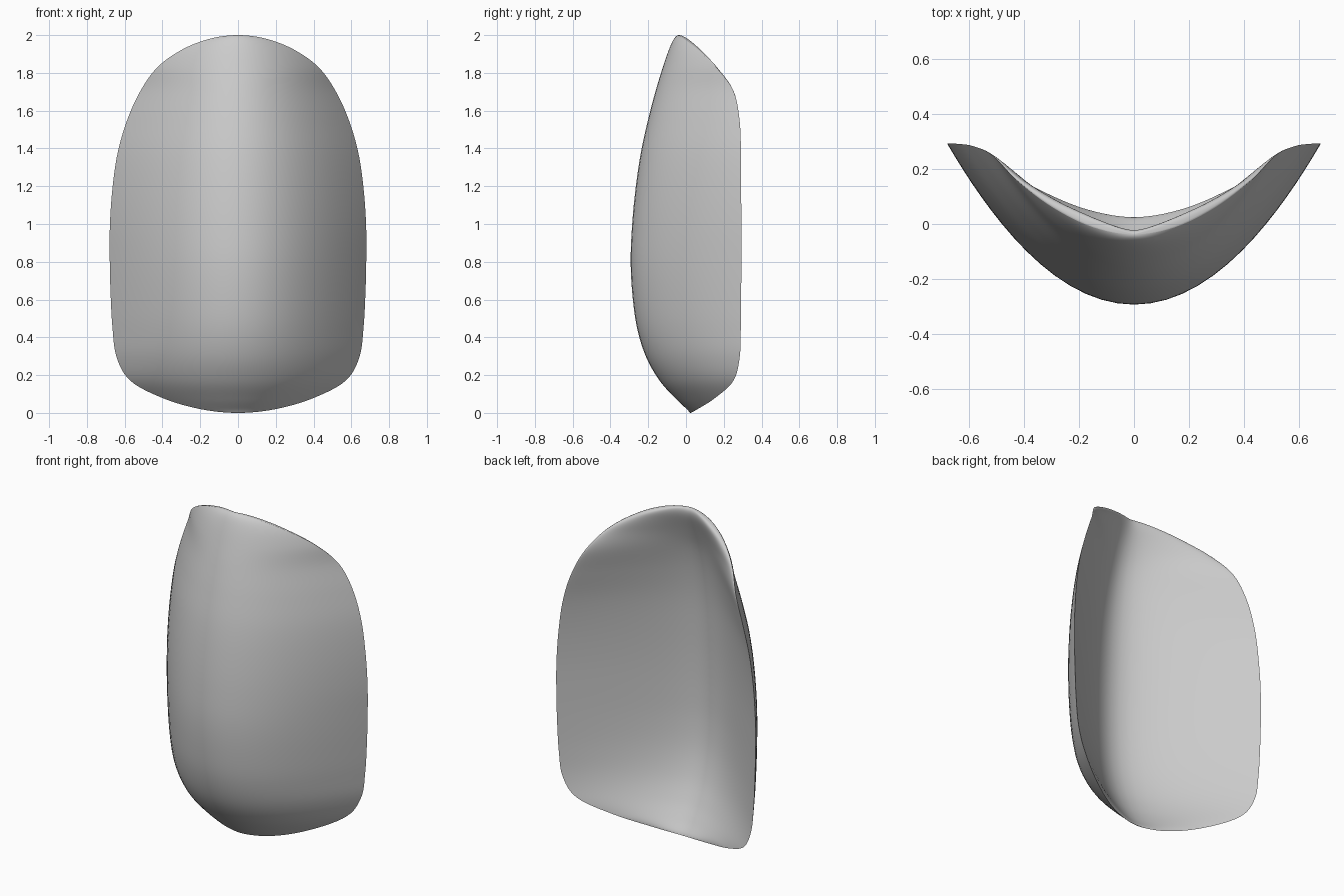
import bpy
import bmesh
import math

cube = bpy.data.objects.get("Cube")
if cube:
    bpy.data.objects.remove(cube, do_unlink=True)

# Profiles from bottom to top, at heights evenly spaced around a half circle
HALF_WIDTH = [0, .195, .393, .568, .642, .664, .674, .679, .678,
              .664, .636, .585, .515, .425, .295, .148, 0]
FRONT_Y = [.025, .005, -.055, -.138, -.21, -.258, -.283, -.293, -.285,
           -.266, -.238, -.2, -.16, -.122, -.09, -.063, -.038]
BACK_Y = [.025, .015, -.025, -.08, -.135, -.175, -.195, -.2, -.197,
          -.188, -.175, -.155, -.13, -.1, -.075, -.055, -.038]
RIM_Y = [.025, .06, .15, .25, .284, .29, .292, .293, .293,
         .292, .291, .283, .25, .158, .06, -.012, -.038]
ROWS, COLS = 96, 36
SOFTNESS = .3


def sample(values, t, even=False):
    """Smooth curve through evenly spaced values; even makes the ends level."""
    last = len(values) - 1
    f = t * last
    i = min(int(f), last - 1)
    u = f - i
    p1, p2 = values[i], values[i + 1]
    p0 = values[i - 1] if i > 0 else (p2 if even else 2 * p1 - p2)
    p3 = values[i + 2] if i + 2 <= last else (p1 if even else 2 * p2 - p1)
    m1, m2 = (p2 - p0) / 2, (p3 - p1) / 2
    return ((2 * u**3 - 3 * u**2 + 1) * p1 + (u**3 - 2 * u**2 + u) * m1
            + (3 * u**2 - 2 * u**3) * p2 + (u**3 - u**2) * m2)


def soft_vee(s):
    """Rounded V from 0 in the middle to 1 at either rim."""
    return ((math.hypot(s, SOFTNESS) - SOFTNESS)
            / (math.hypot(1, SOFTNESS) - SOFTNESS))


def ring(bm, t):
    """Closed cross-section: bowed front from right to left, then the V back."""
    z = 1 - math.cos(math.pi * t)
    w = sample(HALF_WIDTH, t)
    front = sample(FRONT_Y, t)
    back = sample(BACK_Y, t)
    rim = sample(RIM_Y, t, even=True)
    # Rounded lip along the top edge
    lip = .07 * (z / 2) ** 10 * math.sqrt(max(0, 1 - abs(z - 1) ** 16))
    verts = []
    for k in range(2 * COLS):
        s = -math.cos(math.pi * k / COLS)
        if k <= COLS:
            y = front + (rim - front) * s * s
        else:
            y = back + (rim - back) * soft_vee(s) + lip * math.sqrt(1 - s**8)
        verts.append(bm.verts.new((w * s, y, z)))
    return verts


# Curved shell
bm = bmesh.new()
rings = [ring(bm, r / ROWS) for r in range(1, ROWS)]
for low, high in zip(rings, rings[1:]):
    for k in range(2 * COLS):
        n = (k + 1) % (2 * COLS)
        bm.faces.new((low[k], low[n], high[n], high[k]))

# Bottom and top tips
for tip_ring, y, z in ((rings[0], FRONT_Y[0], 0), (rings[-1], FRONT_Y[-1], 2)):
    tip = bm.verts.new((0, y, z))
    for k in range(2 * COLS):
        bm.faces.new((tip_ring[k], tip_ring[(k + 1) % (2 * COLS)], tip))
bmesh.ops.recalc_face_normals(bm, faces=bm.faces)

mesh = bpy.data.meshes.new("curved_shell")
bm.to_mesh(mesh)
bm.free()
shell = bpy.data.objects.new("curved_shell", mesh)
bpy.context.collection.objects.link(shell)

# Plain grey finish
grey = bpy.data.materials.new("plain_grey")
grey.use_nodes = True
colour = (.6, .6, .6, 1)
grey.diffuse_color = colour
grey.node_tree.nodes["Principled BSDF"].inputs["Base Color"].default_value = colour
mesh.materials.append(grey)

bpy.ops.object.select_all(action='DESELECT')
shell.select_set(True)
bpy.context.view_layer.objects.active = shell
bpy.ops.object.shade_smooth_by_angle(angle=math.radians(60))
